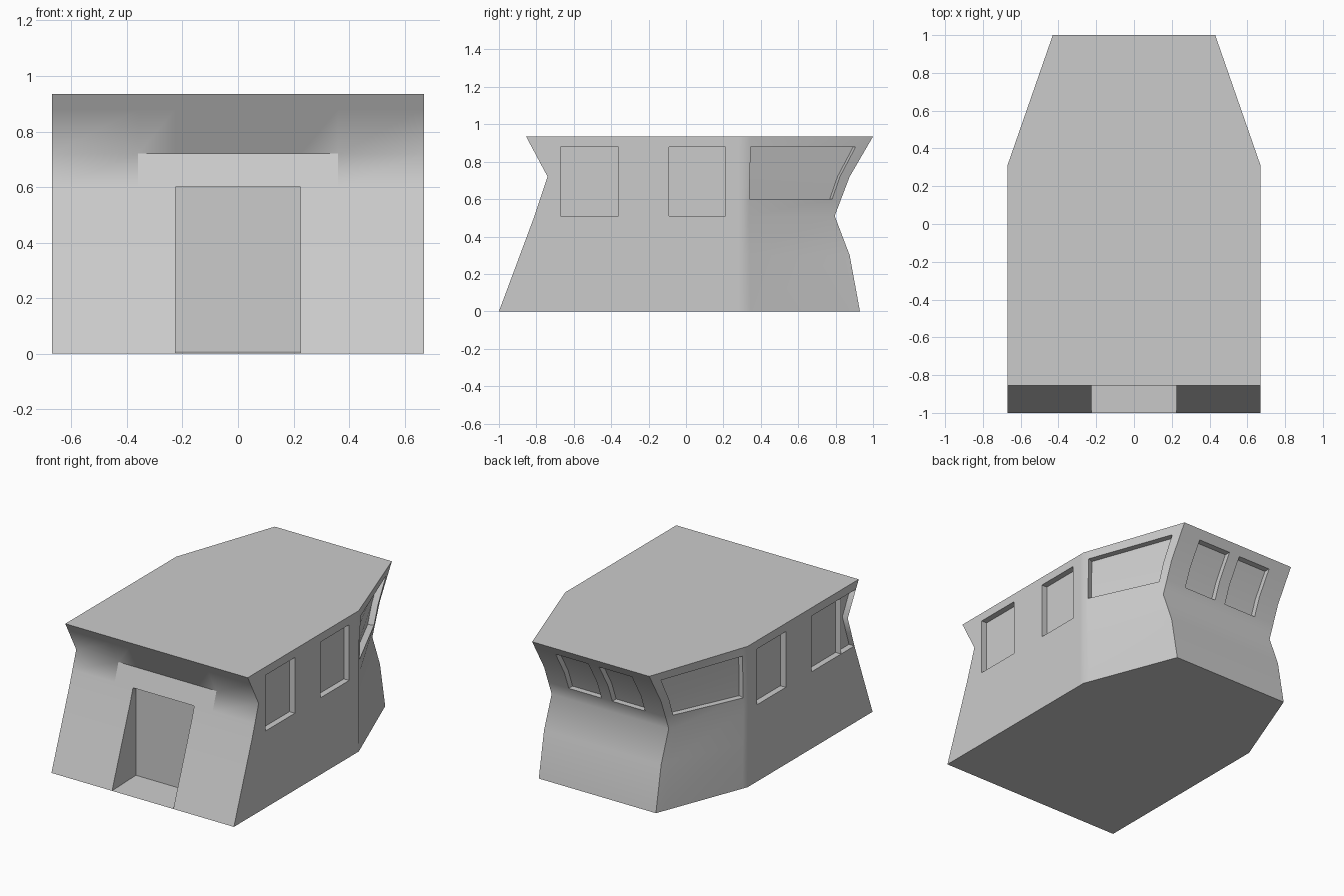
import bpy
import bmesh
import math
from mathutils import Vector

cube = bpy.data.objects.get("Cube")
if cube:
    bpy.data.objects.remove(cube)

W, CORNER, BACK_W = 0.67, 0.31, 0.43      # half width, start of taper, half back width
DEPTH = 0.04                              # window recess
FRONT = [(0, -1), (0.51, -0.81), (0.72, -0.74), (0.935, -0.855)]
REAR = [(0, 0.93), (0.3, 0.875), (0.51, 0.795), (0.72, 0.875), (0.935, 1)]
ROWS = [0, 0.3, 0.51, 0.6, 0.72, 0.88, 0.935]


def along(profile, z):
    """Depth of an end wall at height z."""
    for (z0, y0), (z1, y1) in zip(profile, profile[1:]):
        if z <= z1:
            return y0 + (y1 - y0) * (z - z0) / (z1 - z0)


# Columns of the hull, each a wall name and a position along that wall
front = [("front", x) for x in (-W, -0.36, -0.225, 0.225, 0.36, W)]
side = [("side", y) for y in (-0.67, -0.36, -0.09, 0.21, 0.28, CORNER)]
taper = [("taper", t) for t in (0.055, 0.908, 1)]
rear = [("rear", x) for x in (0.28, 0.04, -0.04, -0.28)]
columns = [(w, p, 1) for w, p in front + side + taper + rear]
columns += [(w, p, -1) for w, p in reversed(side + taper)]


def point(column, z):
    wall, p, s = column
    if wall == "front":
        return Vector((p, along(FRONT, z), z))
    if wall == "rear":
        return Vector((p, along(REAR, z), z))
    if wall == "side":
        return Vector((s * W, p, z))
    return Vector((s * (W + (BACK_W - W) * p), CORNER + (along(REAR, z) - CORNER) * p, z))


# Hull walls, roof and underside
bm = bmesh.new()
grid = [[bm.verts.new(point(c, z)) for c in columns] for z in ROWS]
n = len(columns)
wall = {}
for r in range(len(ROWS) - 1):
    for c in range(n):
        d = (c + 1) % n
        wall[r, c] = bm.faces.new((grid[r][c], grid[r][d], grid[r + 1][d], grid[r + 1][c]))
bm.faces.new(grid[-1])
bm.faces.new(list(reversed(grid[0])))


def recess(column, low, high, offset):
    """Push the wall faces of one column between two heights inward."""
    faces = [wall[r, column] for r in range(len(ROWS) - 1)
             if ROWS[r] >= low and ROWS[r + 1] <= high]
    made = bmesh.ops.extrude_face_region(bm, geom=faces)["geom"]
    verts = [g for g in made if isinstance(g, bmesh.types.BMVert)]
    bmesh.ops.translate(bm, verts=verts, vec=offset)
    bmesh.ops.delete(bm, geom=[f for f in faces if f.is_valid], context="FACES")
    return verts


# Windows
slant = Vector((CORNER - 1, BACK_W - W, 0)).normalized() * DEPTH
for i, (name, p, s) in enumerate(columns):
    q = columns[(i + 1) % n][1]
    start = p if s > 0 else q
    if name == "side" and start in (-0.67, -0.09):
        recess(i, 0.51, 0.88, Vector((-s * DEPTH, 0, 0)))
    elif name == "taper" and {p, q} == {0.055, 0.908}:
        recess(i, 0.6, 0.88, Vector((s * slant.x, slant.y, 0)))
    elif name == "rear" and p in (0.28, -0.04):
        recess(i, 0.6, 0.88, Vector((0, -DEPTH, 0)))

# Doorway with an upright back wall and a floor just above the underside
for v in recess(2, 0, 0.6, Vector((0, 0.1, 0))):
    v.co.y = -0.75
    v.co.z = max(v.co.z, 0.008)

# Smooth bends, crisp corners, and a flat lintel over the doorway
bmesh.ops.recalc_face_normals(bm, faces=bm.faces)
for f in bm.faces:
    f.smooth = True
for e in bm.edges:
    e.smooth = e.calc_face_angle(math.pi) < math.radians(50)
    a, b = (v.co for v in e.verts)
    on_front = max(a.y, b.y) < -0.7 and max(abs(a.x), abs(b.x)) < 0.37
    if on_front and min(a.z, b.z) > 0.59 and max(a.z, b.z) < 0.73:
        e.smooth = abs(a.x) < 0.3 and abs(a.x - b.x) < 0.01

mesh = bpy.data.meshes.new("cabin_hull")
bm.to_mesh(mesh)
bm.free()
hull = bpy.data.objects.new("cabin_hull", mesh)
bpy.context.collection.objects.link(hull)

# Plain grey paint
grey = bpy.data.materials.new("plain_grey")
grey.use_nodes = True
colour = (0.6, 0.6, 0.6, 1)
grey.diffuse_color = colour
grey.node_tree.nodes["Principled BSDF"].inputs["Base Color"].default_value = colour
mesh.materials.append(grey)
